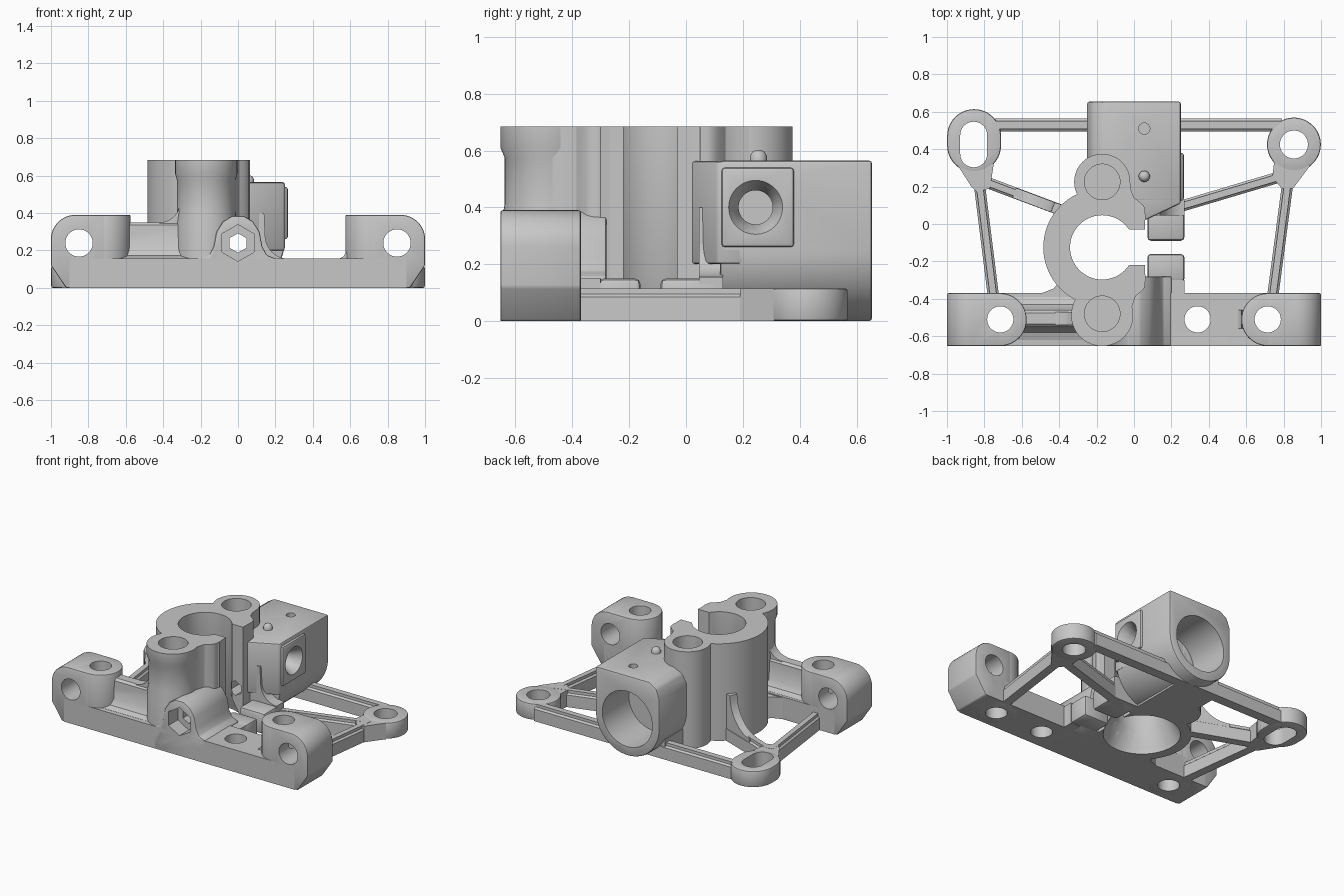
import bpy, bmesh
from math import sin, cos, pi, atan2, hypot
from mathutils import Matrix, Vector

if "Cube" in bpy.data.objects:
    bpy.data.objects.remove(bpy.data.objects["Cube"])

grey = bpy.data.materials.new("light_grey_plastic")
grey.use_nodes = True
TONE = (0.57, 0.57, 0.57, 1)
grey.diffuse_color = TONE
shader = grey.node_tree.nodes["Principled BSDF"]
shader.inputs["Base Color"].default_value = TONE
shader.inputs["Roughness"].default_value = 0.6

parts, cutters = [], []
AXES = {"x": lambda a, b, h: (h, a, b),
        "y": lambda a, b, h: (a, h, b),
        "z": lambda a, b, h: (a, b, h)}


def finish(bm, name, cut, bevel):
    bmesh.ops.recalc_face_normals(bm, faces=bm.faces)
    mesh = bpy.data.meshes.new(name)
    bm.to_mesh(mesh)
    bm.free()
    obj = bpy.data.objects.new(name, mesh)
    bpy.context.scene.collection.objects.link(obj)
    mesh.materials.append(grey)
    if cut:
        obj.hide_render = True
        cutters.append(obj)
    else:
        parts.append(obj)
        if bevel:
            mod = obj.modifiers.new("soft_edges", "BEVEL")
            mod.width, mod.segments, mod.limit_method = bevel, 2, "ANGLE"
    return obj


def loft(name, rings, axis="z", cut=False, bevel=0):
    """Join outlines of equal length, given as (height, points)."""
    bm = bmesh.new()
    loops = [[bm.verts.new(AXES[axis](a, b, h)) for a, b in pts] for h, pts in rings]
    for low, high in zip(loops, loops[1:]):
        for i in range(len(low)):
            j = (i + 1) % len(low)
            bm.faces.new((low[i], low[j], high[j], high[i]))
    bm.faces.new(loops[0][::-1])
    bm.faces.new(loops[-1])
    return finish(bm, name, cut, bevel)


def prism(name, pts, lo, hi, axis="z", cut=False, bevel=0):
    return loft(name, [(lo, pts), (hi, pts)], axis, cut, bevel)


def rect(a0, a1, b0, b1):
    return [(a0, b0), (a1, b0), (a1, b1), (a0, b1)]


def circle(a, b, r, n=48, turn=0):
    return [(a + r * cos(turn + 2 * pi * i / n), b + r * sin(turn + 2 * pi * i / n))
            for i in range(n)]


def arc(a, b, r, start, end, n=12):
    return [(a + r * cos(start + (end - start) * i / n),
             b + r * sin(start + (end - start) * i / n)) for i in range(n + 1)]


def stadium(a, b0, b1, r):
    return arc(a, b1, r, 0, pi, 20) + arc(a, b0, r, pi, 2 * pi, 20)


def strut(name, p, q, w=0.07):
    """Arm with a wide lower flange and a narrow rib on top."""
    length, turn = hypot(q[0] - p[0], q[1] - p[1]), atan2(q[1] - p[1], q[0] - p[0])
    h = w / 2
    section = [(-h, 0), (h, 0), (h, 0.085), (h * 0.6, 0.095), (h * 0.6, 0.115),
               (-h * 0.6, 0.115), (-h * 0.6, 0.095), (-h, 0.085)]
    obj = prism(name, section, 0, length, "x")
    obj.data.transform(Matrix.Translation((p[0], p[1], 0)) @ Matrix.Rotation(turn, 4, "Z"))


# Front bar and its two raised ears
prism("front_bar", rect(-0.9, 0.9, -0.653, -0.37), 0, 0.157)
for s, side in ((-1, "right"), (1, "left")):
    outline = [(0.71, 0), (0.92, 0), (1, 0.12)] + arc(0.87, 0.26, 0.13, 0, pi / 2) + [(0.71, 0.39)]
    prism(side + "_front_ear", [(s * a, b) for a, b in outline], -0.653, -0.37, "y", bevel=0.008)
    prism(side + "_ear_boss", circle(s * 0.715, -0.511, 0.141), 0, 0.39, bevel=0.008)
    # Concave fillet from the ear down to the bar
    foot = [(s * 0.62, 0.1)] + [(s * a, b) for a, b in arc(0.535, 0.197, 0.04, 0, -pi / 2, 6)] + [(s * 0.535, 0.1)]
    prism(side + "_ear_fillet", foot, -0.56, -0.46, "y")
    prism(side + "_ear_cross_hole", circle(s * 0.85, 0.24, 0.073), -0.8, -0.2, "y", True)
    prism(side + "_ear_bolt_hole", circle(s * 0.715, -0.51, 0.07), -0.1, 0.5, cut=True)
prism("bar_bolt_hole", circle(0.34, -0.51, 0.07), -0.1, 0.3, cut=True)

# Ridge joining the right ear to the tower
prism("ridge_wall", [(-0.62, 0.1), (-0.62, 0.158), (-0.58, 0.172), (-0.555, 0.21), (-0.55, 0.335),
                     (-0.535, 0.35), (-0.475, 0.35), (-0.46, 0.335), (-0.455, 0.21),
                     (-0.43, 0.172), (-0.39, 0.158), (-0.39, 0.1)], -0.66, -0.22, "x")
prism("ridge_fillet", [(-0.2, 0.2), (-0.42, 0.33)] + arc(-0.42, 0.46, 0.11, -pi / 2, 0, 8) + [(-0.2, 0.46)],
      -0.54, -0.47, "y")

# Clamp tower: split ring, two pillars, neck and lips
CX, CY, TOP = -0.17, -0.125, 0.685
ring = [(min(a, 0.06), b) for a, b in circle(CX, CY, 0.315, 72)]
prism("tower_ring", ring, 0, TOP)
prism("tower_neck", rect(-0.3, -0.04, -0.44, 0.19), 0, TOP)
prism("rear_pillar", circle(CX, 0.225, 0.15), 0, TOP)
loft("front_pillar", [(h, circle(CX, y, r)) for h, y, r in
                      ((0, -0.487, 0.165), (0.35, -0.487, 0.163), (0.41, -0.482, 0.156),
                       (0.575, -0.482, 0.156), (0.61, -0.487, 0.166), (TOP, -0.487, 0.166))])
prism("front_lip", [(-0.17, -0.3), (0.06, -0.27), (0.065, -0.3), (0.045, -0.335),
                    (0.01, -0.38), (-0.01, -0.44), (-0.02, -0.5), (-0.17, -0.5)], 0, TOP)
prism("rear_lip", [(-0.17, 0.05), (0.06, 0.02), (0.062, 0.05), (0.04, 0.085), (0.005, 0.13),
                   (-0.015, 0.18), (-0.022, 0.235), (-0.17, 0.235)], 0, TOP)
prism("tower_base", [(-0.52, -0.38), (-0.43, -0.345), (-0.38, -0.29), (0.27, -0.3), (0.27, -0.38)], 0, 0.15)
# Boss around the clamp screw, flared symmetrically into the bar
half = [(0.2, 0), (0.2, 0.157), (0.155, 0.175), (0.13, 0.22), (0.115, 0.3), (0.08, 0.355), (0.03, 0.385)]
prism("clamp_boss", half + [(-a, b) for a, b in half[::-1]], -0.653, -0.28, "y", bevel=0.008)
for name, y0, y1 in (("front_tab", -0.31, -0.16), ("rear_tab", -0.09, 0.12)):
    prism(name, rect(0.071, 0.27, y0, y1), 0, 0.15, bevel=0.02)

# Bore with a wide flared mouth underneath
loft("tower_bore", [(h, circle(CX, CY, r, 64)) for h, r in
                    ((-0.02, 0.25), (0.03, 0.24), (0.16, 0.172), (0.8, 0.172))], cut=True)
prism("clamp_slot", rect(CX, 0.07, -0.22, -0.03), -0.1, 0.8, cut=True)
for name, y in (("front_rod_hole", -0.48), ("rear_rod_hole", 0.225)):
    prism(name, circle(CX, y, 0.095), 0.45, 0.8, cut=True)
prism("nut_pocket", circle(0, 0.24, 0.098, 6, pi / 6), -0.7, -0.55, "y", True)
prism("clamp_screw_hole", circle(0, 0.24, 0.052, 6, pi / 6), -0.6, 0.45, "y", True)

# Rear housing: round barrel below, square shoulders above
prism("rear_housing", [(-0.17, 0.565), (0.25, 0.565)] + arc(0, 0.25, 0.25, 0, -pi, 32) + [(-0.25, 0.46), (-0.225, 0.53)],
      0.12, 0.655, "y", bevel=0.012)
prism("housing_floor", rect(-0.23, 0.08, 0.1, 0.56), 0, 0.14)
prism("housing_front", [(0.0, 0.03), (0.06, 0.02), (0.25, 0.11), (0.25, 0.2), (-0.1, 0.2)],
      0.2, 0.563, bevel=0.012)
# Flared foot between the housing and the rear tab
flare = [(0.0, 0), (0.27, 0), (0.27, 0.15)] + arc(0.27, 0.28, 0.125, -pi / 2, -pi, 8) + [(0.14, 0.4), (0.0, 0.4)]
prism("housing_foot", flare, 0.045, 0.13, "y")
prism("side_pad", rect(0.125, 0.38, 0.26, 0.54), 0.15, 0.266, "x", bevel=0.012)
loft("locating_bump", [(h, circle(0.055, 0.255, r, 24)) for h, r in
                       ((0.55, 0.03), (0.58, 0.03), (0.595, 0.022), (0.602, 0.01))])
prism("top_pin_hole", circle(0.055, 0.51, 0.03, 24), 0.5, 0.6, cut=True)
prism("housing_bore", circle(0, 0.26, 0.195, 64), 0.36, 0.8, "y", True)
loft("side_port", [(h, circle(0.245, 0.4, r)) for h, r in
                   ((0.0, 0.06), (0.2, 0.06), (0.27, 0.097), (0.3, 0.11))], "x", True)

# Rear ears
prism("right_rear_ear", stadium(-0.855, 0.42, 0.47, 0.144), 0, 0.115, bevel=0.01)
prism("right_rear_slot", stadium(-0.857, 0.375, 0.475, 0.072), -0.1, 0.3, cut=True)
prism("left_rear_ear", circle(0.855, 0.425, 0.144), 0, 0.115, bevel=0.01)
prism("left_rear_hole", circle(0.855, 0.425, 0.075), -0.1, 0.3, cut=True)

# Open frame struts
strut("rear_strut", (-0.77, 0.53), (0.79, 0.53))
strut("right_side_strut", (-0.83, 0.24), (-0.75, -0.4), 0.06)
strut("left_side_strut", (0.83, 0.28), (0.74, -0.4), 0.06)
strut("right_diagonal", (-0.82, 0.235), (-0.38, 0.07), 0.06)
strut("left_diagonal", (0.84, 0.27), (0.1, 0.05), 0.06)
for name, pts in (("right_joint", [(-0.94, 0.31), (-0.87, 0.2), (-0.84, 0.17), (-0.77, 0.19), (-0.75, 0.32)]),
                  ("left_joint", [(0.75, 0.34), (0.74, 0.25), (0.79, 0.19), (0.85, 0.19), (0.94, 0.31)])):
    prism(name, pts, 0, 0.114)
# Curved gusset climbing from the diagonal up to the tower
gusset = prism("tower_gusset", [(0, 0.08)] + arc(0, 0.33, 0.22, -pi / 2, 0, 10) + [(0.3, 0.33), (0.3, 0.08)],
               -0.028, 0.028, "y")
gusset.data.transform(Matrix.Translation((-0.64, 0.167, 0)) @ Matrix.Rotation(-0.36, 4, "Z"))


def bounds(obj):
    pts = [v.co for v in obj.data.vertices]
    return (Vector([min(p[i] for p in pts) for i in range(3)]),
            Vector([max(p[i] for p in pts) for i in range(3)]))


# Cut every hole through each part it meets, then bake and shade
limits = {c: bounds(c) for c in cutters}
for part in parts:
    lo, hi = bounds(part)
    for cutter, (clo, chi) in limits.items():
        if all(lo[i] < chi[i] and clo[i] < hi[i] for i in range(3)):
            mod = part.modifiers.new(cutter.name, "BOOLEAN")
            mod.operation, mod.solver, mod.object = "DIFFERENCE", "EXACT", cutter
bpy.context.view_layer.update()
graph = bpy.context.evaluated_depsgraph_get()
baked = [bpy.data.meshes.new_from_object(p.evaluated_get(graph)) for p in parts]
for part, mesh in zip(parts, baked):
    part.modifiers.clear()
    part.data = mesh
for cutter in cutters:
    bpy.data.objects.remove(cutter)
bpy.ops.object.select_all(action="DESELECT")
for part in parts:
    part.select_set(True)
bpy.context.view_layer.objects.active = parts[0]
bpy.ops.object.shade_smooth_by_angle(angle=0.6)
